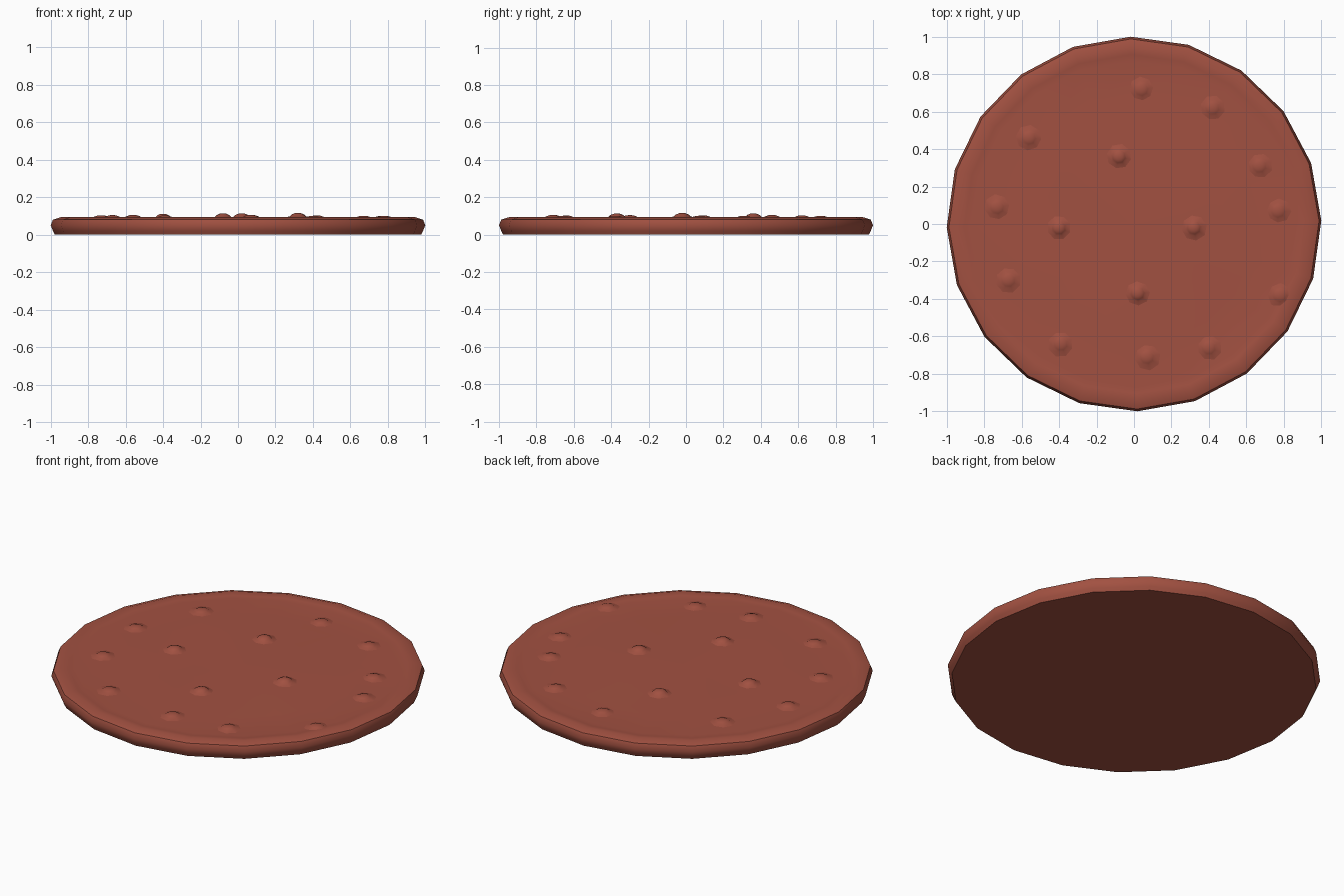
import bpy
import bmesh
from math import sin, cos, pi, radians

cube = bpy.data.objects.get("Cube")
if cube:
    bpy.data.objects.remove(cube, do_unlink=True)

clay = bpy.data.materials.new("Baked red brown")
colour = (0.36, 0.082, 0.053, 1)
clay.diffuse_color = colour
clay.use_nodes = True
clay.node_tree.nodes["Principled BSDF"].inputs["Base Color"].default_value = colour


def top_height(x, y):
    """Gently domed, slightly uneven top surface."""
    r2 = x * x + y * y
    return 0.092 - 0.008 * r2 + 0.0025 * sin(5 * x + 2 * y) * cos(4 * y - x)


def lathe(name, profile, sides, turn=0, centre=(0, 0, 0), shape=None):
    """Revolve (radius, z) points; radius zero closes the surface to a point."""
    bm = bmesh.new()
    rings = []
    for r, z in profile:
        count = sides if r else 1
        ring = []
        for i in range(count):
            a = turn + 2 * pi * i / sides
            x, y = r * cos(a), r * sin(a)
            h = shape(x, y) if z is None else z
            ring.append(bm.verts.new((x + centre[0], y + centre[1], h + centre[2])))
        rings.append(ring)
    for low, high in zip(rings, rings[1:]):
        for i in range(sides):
            j = (i + 1) % sides
            if len(high) == 1:
                bm.faces.new((low[i], low[j], high[0]))
            elif len(low) == 1:
                bm.faces.new((low[0], high[j], high[i]))
            else:
                bm.faces.new((low[i], low[j], high[j], high[i]))
    mesh = bpy.data.meshes.new(name)
    bm.to_mesh(mesh)
    bm.free()
    mesh.materials.append(clay)
    obj = bpy.data.objects.new(name, mesh)
    bpy.context.collection.objects.link(obj)
    bpy.ops.object.select_all(action="DESELECT")
    obj.select_set(True)
    bpy.context.view_layer.objects.active = obj
    bpy.ops.object.shade_smooth_by_angle(angle=radians(50))
    return obj


# Disc: flat underside, bulging side, raised rim and uneven top (z None)
lathe("biscuit_disc",
      [(0, 0), (0.978, 0), (0.988, 0.02), (1, 0.05), (0.988, 0.08),
       (0.945, 0.094), (0.905, 0.088), (0.87, None), (0.65, None),
       (0.42, None), (0.2, None), (0, None)],
      20, radians(1), shape=top_height)

# Small knobs: a few tall ones in the middle, lower ones around the edge
inner = [(-0.08, 0.36), (-0.4, -0.02), (0.32, -0.02), (0.02, -0.37)]
outer = [(0.04, 0.72), (0.42, 0.62), (-0.56, 0.46), (0.67, 0.31),
         (-0.73, 0.09), (0.77, 0.07), (-0.67, -0.3), (0.78, -0.38),
         (-0.39, -0.64), (0.4, -0.66), (0.07, -0.71)]
for group, height in ((inner, 0.022), (outer, 0.015)):
    for x, y in group:
        lathe("top_knob",
              [(0.085, -0.004), (0.045, 0.004), (0.034, 0.65 * height),
               (0.018, 0.95 * height), (0, height)],
              8, x * 3, (x, y, top_height(x, y)))
